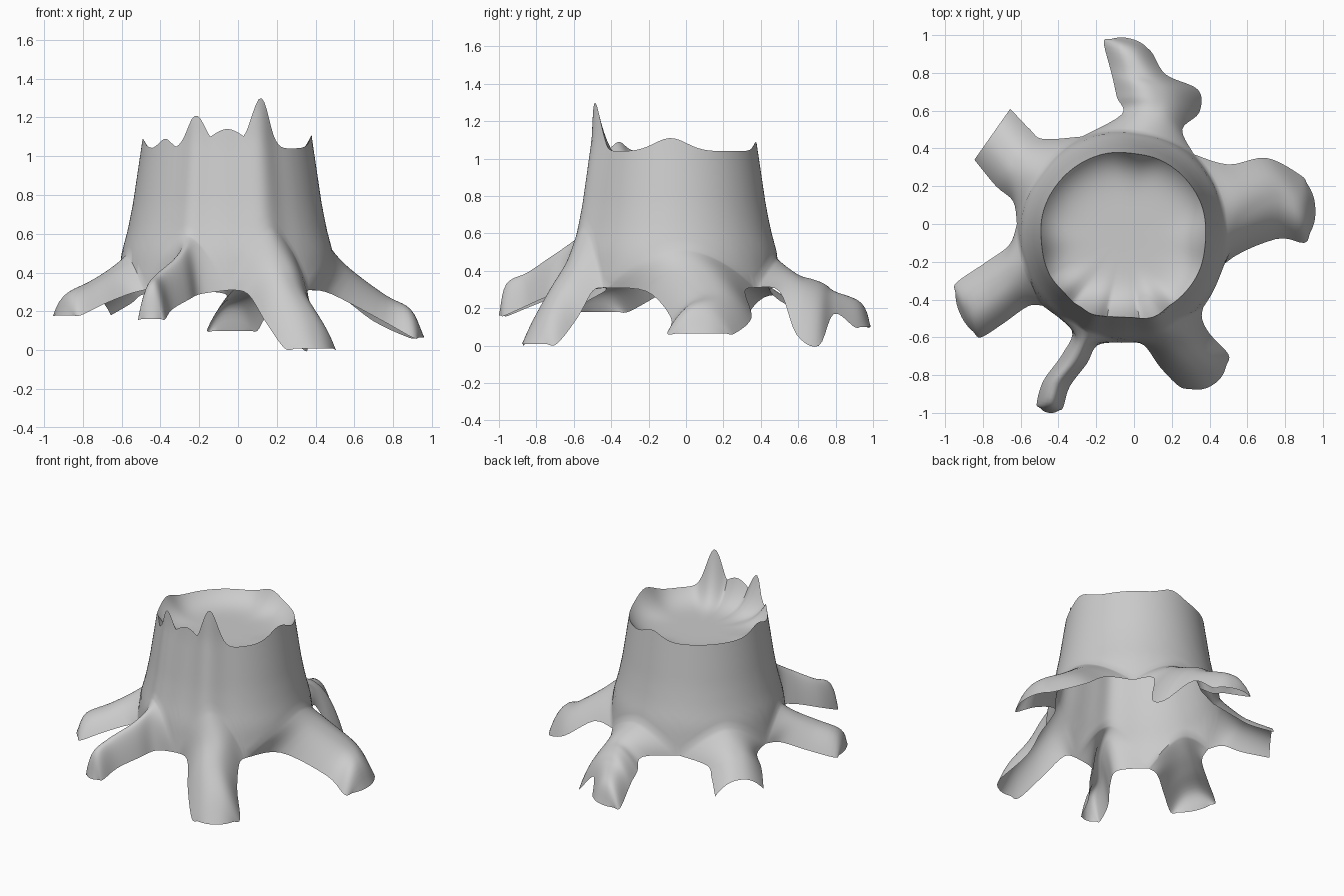
import bpy, bmesh, math
from mathutils import Vector

if "Cube" in bpy.data.objects:
    bpy.data.objects.remove(bpy.data.objects["Cube"])

CENTRE = Vector((-0.055, -0.06, 0))
COLS, SUB = 24, 5
NOTCH, FLOOR = 0.31, 0.95

# Rim splinters (angle, height, width) and trunk wall (height, radius)
PEAKS = [(292, 0.26, 9), (249, 0.17, 9), (270, 0.1, 16), (-3, 0.07, 16),
         (83, 0.05, 13), (185, 0.05, 14), (223, 0.05, 8)]
WALL = [(0.31, 0.568), (0.5, 0.545), (0.62, 0.513), (0.75, 0.487), (1.1, 0.435), (1.3, 0.425)]

# Angles of the notches between the six roots
GAPS = [-42, 49, 113, 174, 221, 271, 318]

# Roots: crest height at trunk, tip height, shoulder height, cap length,
# then stations giving the two edge points from above (and a side-lobe drop)
ROOTS = [
    (0.52, 0.065, 0.21, 0.07, [(0.48, -0.21, 0.5, 0.315), (0.75, -0.08, 0.7, 0.35),
                               (0.9, -0.1, 0.88, 0.26)]),
    (0.47, 0.1, 0.23, 0.05, [(0.255, 0.5, -0.065, 0.58), (0.345, 0.59, -0.09, 0.67, 0.17),
                             (0.34, 0.71, -0.11, 0.76, 0.2), (0.17, 0.79, -0.125, 0.82),
                             (0.1, 0.9, -0.16, 0.965)]),
    (0.49, 0.18, 0.27, 0, [(-0.48, 0.45, -0.64, 0.12), (-0.55, 0.5, -0.73, 0.2),
                           (-0.655, 0.61, -0.845, 0.34)]),
    (0.49, 0.18, 0.29, 0.05, [(-0.66, -0.11, -0.56, -0.435), (-0.78, -0.2, -0.69, -0.525),
                              (-0.94, -0.31, -0.81, -0.6)]),
    (0.6, 0.16, 0.33, 0.04, [(-0.33, -0.56, -0.19, -0.64), (-0.38, -0.69, -0.25, -0.74),
                             (-0.48, -0.83, -0.34, -0.86), (-0.515, -0.95, -0.375, -0.97)]),
    (0.64, 0.01, 0.17, 0.09, [(0.05, -0.64, 0.36, -0.5), (0.14, -0.76, 0.4, -0.58),
                              (0.24, -0.86, 0.5, -0.69)]),
]


def bump(angle, centre, width):
    d = (angle - centre + 180) % 360 - 180
    return math.exp(-(d / width) ** 2)


def rim_height(angle):
    return 1.04 + max(h * bump(angle, c, w) for c, h, w in PEAKS)


def wall_point(angle, z, scale=1):
    """Point on the trunk wall, with ridges running up from the front roots."""
    r = WALL[-1][1]
    for (z0, r0), (z1, r1) in zip(WALL, WALL[1:]):
        if z <= z1:
            r = r0 + (r1 - r0) * (z - z0) / (z1 - z0)
            break
    r += 0.035 * bump(angle, 291, 10) + 0.02 * bump(angle, 248, 8)
    a = math.radians(angle)
    return CENTRE + Vector((r * scale * math.cos(a), r * scale * math.sin(a), z))


def spline(points, before):
    """Catmull-Rom curve through points, entering from 'before'."""
    p = [before] + points + [points[-1] * 2 - points[-2]]
    out = []
    for a, b, c, d in zip(p, p[1:], p[2:], p[3:]):
        for k in range(1, SUB + 1):
            t = k / SUB
            out.append((b * 2 + (c - a) * t + (a * 2 - b * 5 + c * 4 - d) * t ** 2
                        + (b * 3 - a - c * 3 + d) * t ** 3) * 0.5)
    return out


def column(i, u):
    """One strip: bowl centre, rim, outer wall, then out along root i."""
    crest, tip, shoulder, cap, stations = ROOTS[i]
    angle = GAPS[i] + (GAPS[i + 1] - GAPS[i]) * u
    side = abs(2 * u - 1)
    arch = 1 - side ** 2.3
    top = rim_height(angle)
    # Bowl: flat floor curling up to the rim
    pts = []
    for k in range(16):
        r = 1 - (1 - k / 16) ** 1.6
        p = wall_point(angle, top, r)
        p.z = FLOOR + (top - FLOOR) * r ** 6
        pts.append(p)
    # Trunk: lower edge rises over the root, dips to the notch
    base = NOTCH + (crest - NOTCH) * (1 - side ** 1.7)
    pts += [wall_point(angle, top + (base - top) * k / 12) for k in range(13)]
    # Root: arched section, falling with distance from the trunk
    path = [pts[-1]]
    edges = [(Vector((*s[:2], 0)), Vector((*s[2:4], 0)), s[4] if len(s) > 4 else 0)
             for s in stations]
    reach = ((edges[-1][0] + edges[-1][1]) / 2 - CENTRE).length - 0.53
    for n, (a, b, drop) in enumerate(edges):
        # early stations bow outward to follow the round trunk
        bow = Vector((b.y - a.y, a.x - b.x, 0)) * max(0, 0.16 - 0.08 * n)
        s = max(0.06, (((a + b) / 2 + bow - CENTRE).length - 0.53) / reach)
        low = NOTCH + (tip - NOTCH) * s ** 1.3
        high = crest + (shoulder - crest) * s ** 0.85
        p = a.lerp(b, u) + bow * arch
        p.z = low - drop * (1 - u) + (high - low + drop / 2) * arch
        # edges beside the trunk stay near the notch height
        if n == 0:
            p.z += (0.29 - low) * (1 - arch) * (u if drop else 1)
        path.append(p)
    # Rounded cap closing down at the tip
    if cap:
        a, b, _ = edges[-1]
        out = Vector((b.y - a.y, a.x - b.x, 0)).normalized()
        p = a.lerp(b, 0.14 + 0.72 * u) + out * cap * (0.5 + 0.5 * arch)
        p.z = tip
        path.append(p)
    return pts + spline(path, pts[-1].lerp(pts[-2], arch))


# Stump shell built one root sector at a time and welded together
bm = bmesh.new()
for i in range(len(ROOTS)):
    grid = [[bm.verts.new(p) for p in column(i, c / COLS)] for c in range(COLS + 1)]
    for left, right in zip(grid, grid[1:]):
        for k in range(len(left) - 1):
            bm.faces.new((left[k], left[k + 1], right[k + 1], right[k]))
bmesh.ops.remove_doubles(bm, verts=bm.verts, dist=0.0005)
bmesh.ops.recalc_face_normals(bm, faces=bm.faces)
mesh = bpy.data.meshes.new("tree_stump")
bm.to_mesh(mesh)
bm.free()
stump = bpy.data.objects.new("tree_stump", mesh)
bpy.context.collection.objects.link(stump)
bpy.context.view_layer.objects.active = stump
stump.select_set(True)
bpy.ops.object.shade_smooth_by_angle(angle=math.radians(50))
